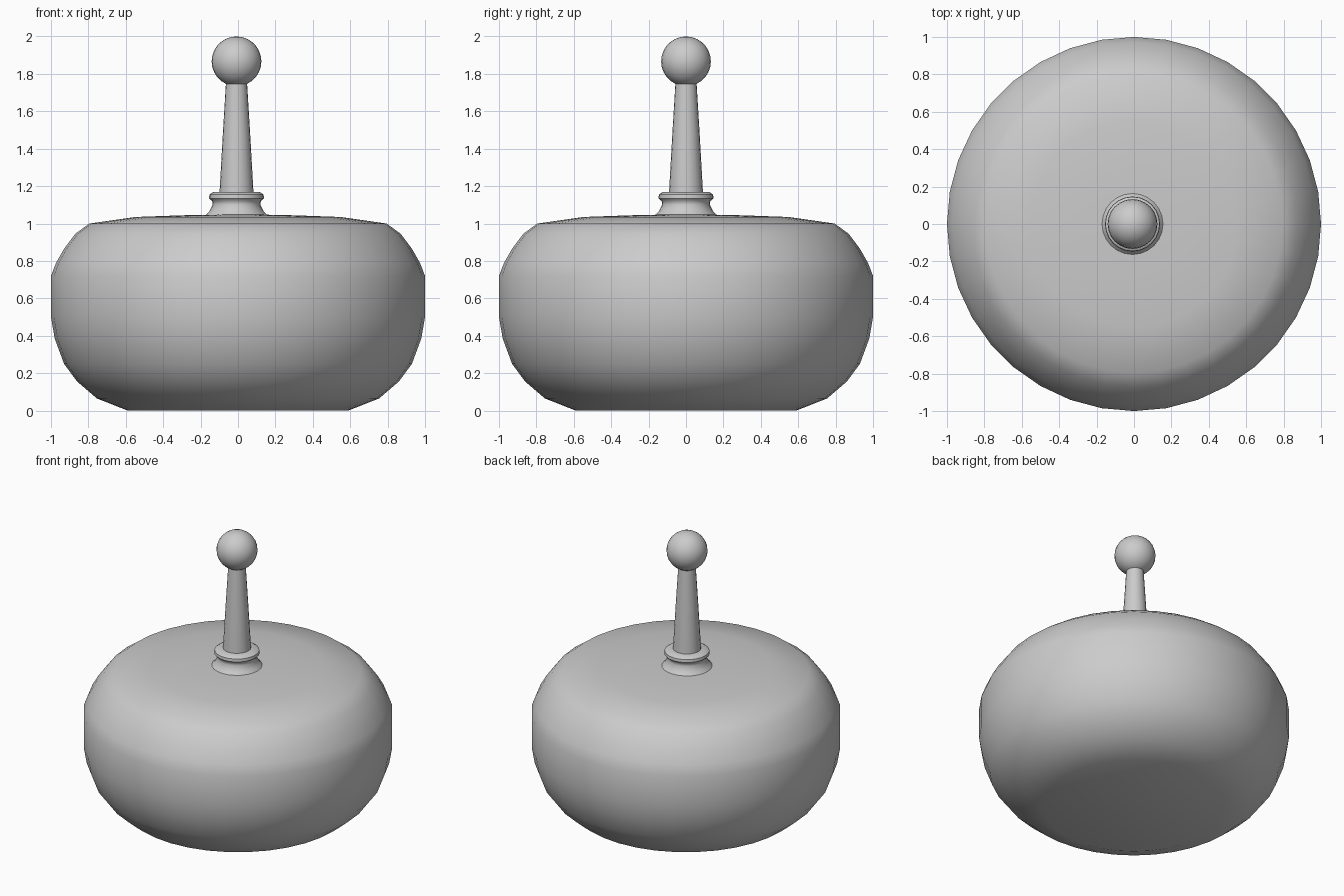
import bpy, bmesh, math

if "Cube" in bpy.data.objects:
    bpy.data.objects.remove(bpy.data.objects["Cube"])


def lathe(name, profile, sides, x=0.0, angle=50):
    """Spin an (r, z) profile around the z axis; r = 0 makes a pole."""
    bm = bmesh.new()
    rings = []
    for r, z in profile:
        if r == 0:
            rings.append([bm.verts.new((x, 0, z))] * sides)
        else:
            rings.append([bm.verts.new((x + r * math.cos(2 * math.pi * i / sides),
                                        r * math.sin(2 * math.pi * i / sides), z))
                          for i in range(sides)])
    for a, b in zip(rings, rings[1:]):
        for i in range(sides):
            j = (i + 1) % sides
            bm.faces.new(list(dict.fromkeys((a[i], a[j], b[j], b[i]))))
    bmesh.ops.recalc_face_normals(bm, faces=bm.faces)
    me = bpy.data.meshes.new(name)
    bm.to_mesh(me)
    bm.free()
    ob = bpy.data.objects.new(name, me)
    bpy.context.collection.objects.link(ob)
    bpy.ops.object.select_all(action='DESELECT')
    ob.select_set(True)
    bpy.context.view_layer.objects.active = ob
    bpy.ops.object.shade_smooth_by_angle(angle=math.radians(angle))
    return ob


STEM_X = -0.008

# Squat rounded body with a flat base and a gently domed top
lathe("body", [(0, 0.0), (0.59, 0.0), (0.755, 0.065), (0.86, 0.155), (0.93, 0.25),
               (0.98, 0.385), (1.0, 0.5), (1.0, 0.72), (0.973, 0.79), (0.93, 0.865),
               (0.87, 0.945), (0.795, 1.0), (0.55, 1.035), (0.3, 1.044),
               (0.165, 1.047), (0, 1.047)], 36)

# Flared collar at the foot of the stem
lathe("collar", [(0.17, 1.04), (0.145, 1.065), (0.128, 1.10), (0.13, 1.12),
                 (0.147, 1.135), (0.145, 1.155), (0.125, 1.168), (0.085, 1.17)],
      24, STEM_X)

# Tapered stem
lathe("stem", [(0.092, 1.12), (0.09, 1.18), (0.073, 1.48), (0.056, 1.76)], 20, STEM_X)

# Ball knob
R, CZ, N = 0.133, 1.867, 14
ball = [(R * math.sin(math.pi * k / N), CZ - R * math.cos(math.pi * k / N))
        for k in range(1, N)]
lathe("ball_knob", [(0, CZ - R)] + ball + [(0, CZ + R)], 24, STEM_X)
